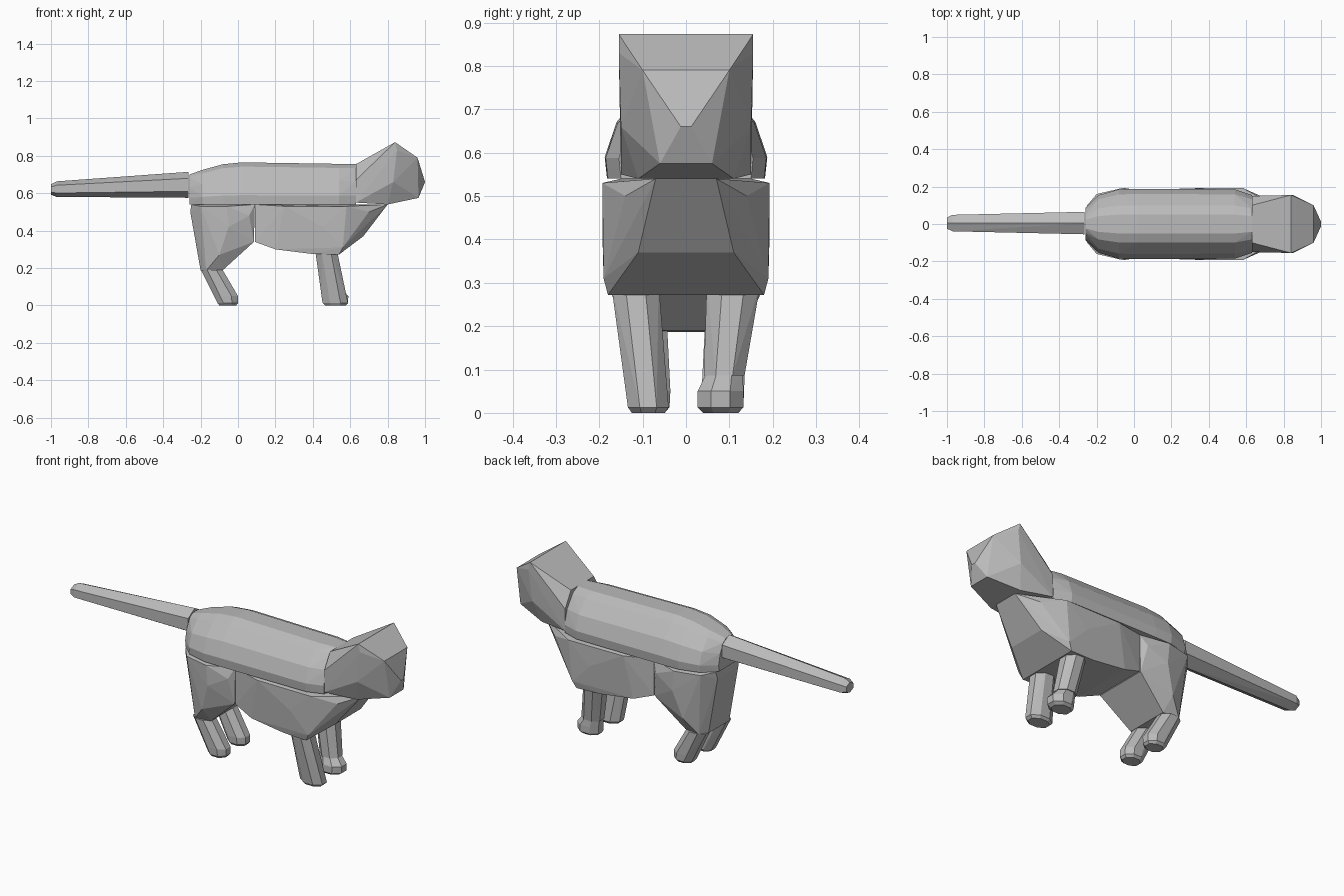
import bpy, bmesh, math
from mathutils import Vector

cube = bpy.data.objects.get("Cube")
if cube:
    bpy.data.objects.remove(cube, do_unlink=True)

grey = bpy.data.materials.new("plain grey")
grey.use_nodes = True
colour = (0.5, 0.5, 0.5, 1)
grey.diffuse_color = colour
grey.node_tree.nodes["Principled BSDF"].inputs["Base Color"].default_value = colour


def hull(name, points):
    """Flat-shaded convex solid around a set of points."""
    bm = bmesh.new()
    for p in points:
        bm.verts.new(p)
    out = bmesh.ops.convex_hull(bm, input=bm.verts)
    spare = {g for g in out["geom_interior"] + out["geom_unused"]
             if isinstance(g, bmesh.types.BMVert)}
    bmesh.ops.delete(bm, geom=list(spare), context="VERTS")
    bmesh.ops.dissolve_limit(bm, angle_limit=math.radians(1),
                             verts=bm.verts, edges=bm.edges)
    bmesh.ops.recalc_face_normals(bm, faces=bm.faces)
    mesh = bpy.data.meshes.new(name)
    bm.to_mesh(mesh)
    bm.free()
    mesh.materials.append(grey)
    obj = bpy.data.objects.new(name, mesh)
    bpy.context.collection.objects.link(obj)


def mirrored(points):
    return [(x, s * y, z) for x, y, z in points for s in (1, -1)]


def limb(name, rings, sides=8):
    """Hull through level or upright rings: centre, two half sizes, upright flag."""
    points = []
    for c, a, b, upright in rings:
        for i in range(sides):
            t = 2 * math.pi * (i + 0.5) / sides
            k = 1 / math.cos(math.pi / sides)
            u, v = a * k * math.cos(t), b * k * math.sin(t)
            points.append(Vector(c) + Vector((0, u, v) if upright else (u, v, 0)))
    hull(name, points)


# Back: one rounded cross-section scaled along the spine
section = [(1, 0), (1.03, .22), (.88, .58), (.55, .9), (.28, 1)]
spine = [(-.26, .085, .70), (-.19, .15, .725), (-.08, .18, .755),
         (.02, .182, .765), (.54, .18, .757), (.63, .15, .755)]
hull("back", mirrored([(x, w * a, .54 + (top - .54) * h)
                       for x, w, top in spine for a, h in section]))

# Wedge-shaped head with a pointed muzzle
hull("head", mirrored([
    (.63, .15, .55), (.63, .15, .67), (.63, .10, .755),
    (.84, .155, .873), (.85, .155, .83), (.83, .15, .66),
    (.80, .11, .54), (.96, .10, .79), (.965, .06, .575), (1, .012, .66)]))

# Deep chest
hull("chest", mirrored([
    (.09, .15, .54), (.09, .15, .34), (.20, .17, .30), (.25, .19, .53),
    (.40, .175, .275), (.45, .193, .42), (.58, .193, .53), (.54, .18, .272),
    (.56, .19, .31), (.67, .11, .37), (.70, .14, .50), (.80, .07, .54)]))

# Haunches
hull("haunches", mirrored([
    (-.25, .10, .54), (-.255, .09, .50), (-.20, .16, .53), (-.06, .193, .53),
    (-.05, .192, .42), (.09, .15, .54), (.085, .15, .34), (.06, .175, .48),
    (-.20, .09, .187), (-.17, .13, .187), (-.08, .12, .19), (-.10, .17, .27)]))

# Tail
limb("tail", [((-.265, .005, .645), .06, .06, True),
              ((-.97, .005, .622), .044, .036, True),
              ((-1, .005, .62), .03, .024, True)], 6)

# Front legs: the left one ends in a separate paw
limb("right_front_leg", [((.47, -.118, .30), .058, .055, False),
                         ((.52, -.087, .013), .068, .047, False),
                         ((.52, -.087, 0), .055, .038, False)])
limb("left_front_leg", [((.47, .11, .30), .058, .062, False),
                        ((.505, .088, .086), .056, .047, False)])
limb("left_front_paw", [((.505, .088, .09), .05, .042, False),
                        ((.525, .08, .05), .065, .053, False),
                        ((.525, .08, .013), .063, .053, False),
                        ((.52, .08, 0), .05, .04, False)])

# Hind legs lean forward to rounded feet
for side, s in (("left", 1), ("right", -1)):
    limb(side + "_hind_leg", [((-.14, s * .09, .19), .058, .047, False),
                              ((-.06, s * .085, .05), .06, .049, False),
                              ((-.055, s * .085, .013), .055, .047, False),
                              ((-.055, s * .085, 0), .045, .036, False)])
